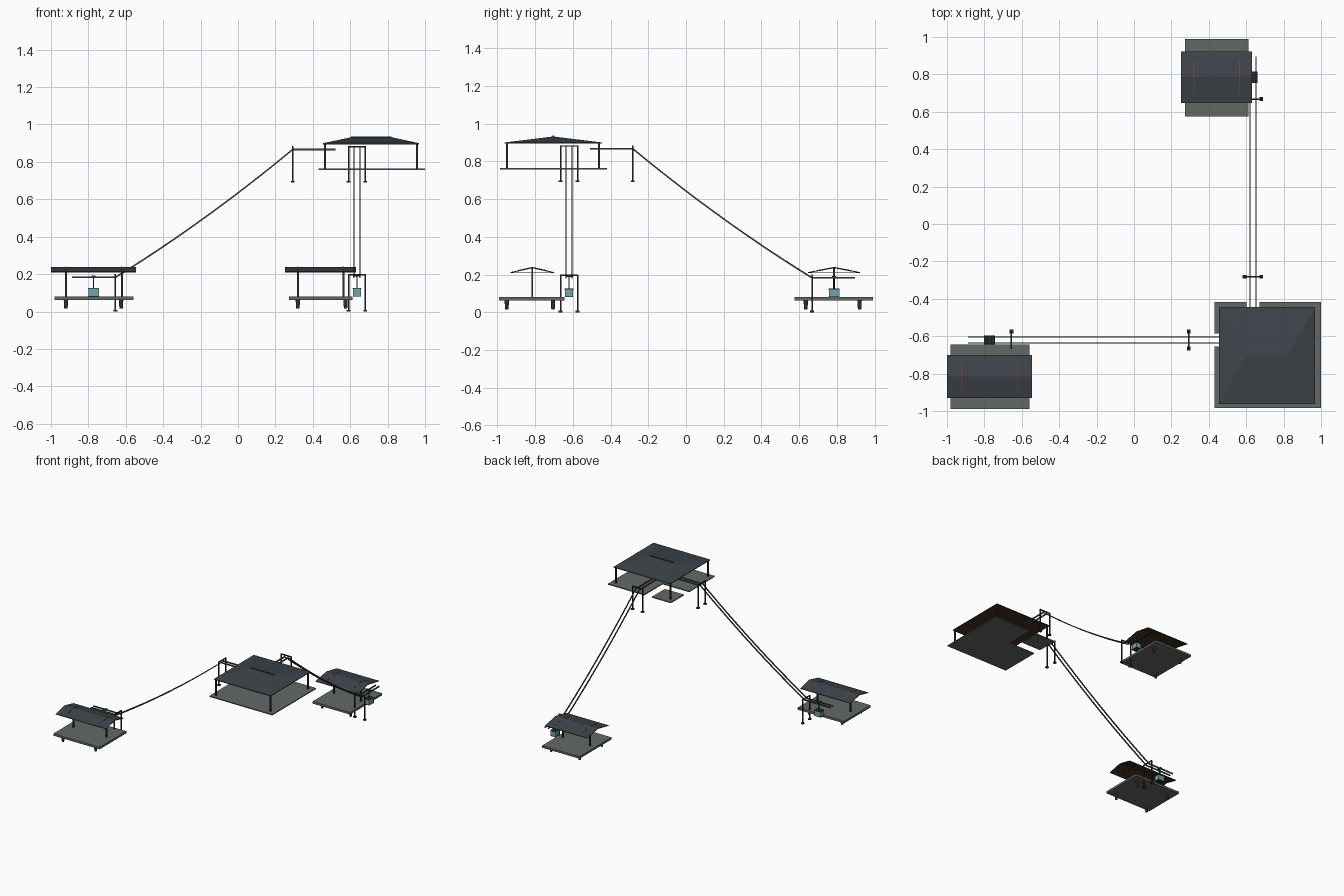
import bpy, bmesh, math
from mathutils import Vector

if "Cube" in bpy.data.objects:
    bpy.data.objects.remove(bpy.data.objects["Cube"])


def mat(name, r, g, b):
    m = bpy.data.materials.new(name)
    m.diffuse_color = (r, g, b, 1)
    m.use_nodes = True
    m.node_tree.nodes["Principled BSDF"].inputs["Base Color"].default_value = m.diffuse_color
    return m


SLATE = mat("roof_slate", .047, .057, .068)
WOOD = mat("dark_wood", .055, .028, .018)
RUST = mat("rafter_rust", .19, .06, .025)
STONE = mat("platform_grey", .125, .14, .13)
LEG = mat("leg_grey", .07, .065, .058)
STEEL = mat("dark_steel", .025, .026, .028)
CABLE = mat("cable_grey", .06, .065, .07)
TEAL = mat("cabin_teal", .17, .37, .40)


def mesh(name, verts, faces, *mats):
    me = bpy.data.meshes.new(name)
    me.from_pydata(verts, [], faces)
    bm = bmesh.new()
    bm.from_mesh(me)
    bmesh.ops.recalc_face_normals(bm, faces=bm.faces)
    bm.to_mesh(me)
    bm.free()
    for m in mats:
        me.materials.append(m)
    ob = bpy.data.objects.new(name, me)
    bpy.context.collection.objects.link(ob)
    return ob


def box(name, x0, x1, y0, y1, z0, z1, m):
    v = [(x, y, z) for z in (z0, z1) for x, y in ((x0, y0), (x1, y0), (x1, y1), (x0, y1))]
    f = [(0, 1, 2, 3), (4, 5, 6, 7)] + [(i, (i + 1) % 4, 4 + (i + 1) % 4, 4 + i) for i in range(4)]
    return mesh(name, v, f, m)


def cyl(name, x, y, z0, z1, r0, r1, m, n=8):
    v = [(x + r * math.cos(2 * math.pi * i / n), y + r * math.sin(2 * math.pi * i / n), z)
         for r, z in ((r0, z0), (r1, z1)) for i in range(n)]
    f = [tuple(range(n)), tuple(range(n, 2 * n))]
    f += [(i, (i + 1) % n, n + (i + 1) % n, n + i) for i in range(n)]
    return mesh(name, v, f, m)


def roof(name, x0, x1, y0, y1, rx0, rx1, ze, zr, t):
    """Thin gable or hip roof: slate above, wood below."""
    yc = (y0 + y1) / 2
    v = []
    for d in (0, -t):
        v += [(x0, y0, ze + d), (x1, y0, ze + d), (x1, y1, ze + d), (x0, y1, ze + d),
              (rx0, yc, zr + d), (rx1, yc, zr + d)]
    top = [(0, 1, 5, 4), (2, 3, 4, 5)]
    if rx0 > x0:  # hip ends
        top += [(1, 2, 5), (3, 0, 4)]
        rim = [0, 1, 2, 3]
    else:
        rim = [0, 1, 5, 2, 3, 4]
    f = top + [tuple(i + 6 for i in p) for p in top]
    f += [(a, b, b + 6, a + 6) for a, b in zip(rim, rim[1:] + rim[:1])]
    ob = mesh(name, v, f, SLATE, WOOD)
    for p in ob.data.polygons:
        if p.normal.z < -.3:
            p.material_index = 1


def bar(name, path, side, w, h, m):
    """Rectangular strip swept along a path; side is the sideways unit vector."""
    v, f = [], []
    for p in path:
        for a, b in ((-w, -h), (w, -h), (w, h), (-w, h)):
            v.append(Vector(p) + side * (a / 2) + Vector((0, 0, b / 2)))
    for i in range(len(path) - 1):
        k = 4 * i
        f += [(k + j, k + (j + 1) % 4, k + 4 + (j + 1) % 4, k + 4 + j) for j in range(4)]
    f += [(0, 1, 2, 3), tuple(range(len(v) - 4, len(v)))]
    return mesh(name, v, f, m)


def valley_station(n, plat, rf, post_x, legs_x, legs_y):
    # platform and legs
    box(n + "_platform", *plat, .063, .08, STONE)
    for i, x in enumerate(legs_x):
        for j, y in enumerate(legs_y):
            cyl(f"{n}_platform_leg_{i}{j}", x, y, .016, .064, .009, .012, LEG)
    # gable roof with ridge cap
    x0, x1, y0, y1 = rf
    yc, hw = (y0 + y1) / 2, (y1 - y0) / 2
    ze, zr = .213, .239
    roof(n + "_roof", x0, x1, y0, y1, x0, x1, ze, zr, .005)
    # centre posts, tie beams and rafters
    for i, x in enumerate(post_x):
        box(f"{n}_roof_post_{i}", x - .005, x + .005, yc - .005, yc + .005, .08, .236, WOOD)
        box(f"{n}_tie_beam_{i}", x - .003, x + .003, y0 + .005, y1 - .005, .208, .212, WOOD)
        zm = zr - (zr - ze) * .65
        bar(f"{n}_rafter_{i}", [(x, yc - hw * .65, zm - .002), (x, yc, zr - .002),
                                (x, yc + hw * .65, zm - .002)], Vector((1, 0, 0)), .005, .007, RUST)


valley_station("west_station", (-.98, -.56, -.99, -.645), (-1, -.545, -.93, -.70),
               (-.92, -.62), (-.92, -.625), (-.95, -.705))
valley_station("north_station", (.272, .612, .575, .99), (.25, .632, .648, .922),
               (.32, .565), (.32, .575), (.635, .92))

# summit station: floor split by two cable slots
CX, CY, S = .636, -.62, .035
X0, X1, Y0, Y1 = .43, 1.0, -.985, -.418
FZ = (.756, .764)
box("summit_floor_south", X0, X1, Y0, CY - S, *FZ, STONE)
box("summit_floor_east", CX + S, X1, CY - S, Y1, *FZ, STONE)
box("summit_floor_corner", X0, CX - S, CY + S, Y1, *FZ, STONE)
for i, x in enumerate((.465, .957)):
    for j, y in enumerate((-.948, -.462)):
        box(f"summit_roof_post_{i}{j}", x - .005, x + .005, y - .005, y + .005, .764, .9, WOOD)
roof("summit_roof", .455, .968, -.962, -.445, .605, .82, .9, .932, .006)
box("summit_ridge_cap", .605, .82, -.708, -.699, .927, .936, SLATE)


def line(n, end, low, high, stop, c, along_x):
    """One cableway: twin cables, two portal frames and a cabin."""
    def P(s, o, z):
        return (s, c + o, z) if along_x else (c + o, s, z)

    def B(name, s0, s1, o0, o1, z0, z1, m):
        a, b = P(s0, o0, z0), P(s1, o1, z1)
        box(f"{n}_{name}", a[0], b[0], a[1], b[1], z0, z1, m)

    side = Vector((0, 1, 0)) if along_x else Vector((1, 0, 0))
    z0, z1 = .183, .867
    # sagging cables
    for k, o in enumerate((-.016, .016)):
        path = [P(end, o, z0)]
        for i in range(17):
            t = i / 16
            path.append(P(low + (high - low) * t, o, z0 + (z1 - z0) * t - .1 * t * (1 - t)))
        path.append(P(stop, o, z1))
        bar(f"{n}_cable_{k}", path, side, .007, .010, CABLE)
    # portal frames
    for name, s, zb, zt in (("lower_frame", low, 0, .2), ("upper_frame", high, .69, .885)):
        for k, o in enumerate((-.045, .045)):
            B(f"{name}_post_{k}", s - .004, s + .004, o - .004, o + .004, zb, zt, STEEL)
            B(f"{name}_foot_{k}", s - .010, s + .010, o - .010, o + .010, zb, zb + .009, STEEL)
        B(name + "_crossbar", s - .004, s + .004, -.049, .049, zt - .007, zt, STEEL)
        for k, o in enumerate((-.016, .016)):
            B(f"{name}_hanger_{k}", s - .003, s + .003, o - .003, o + .003, zt - .02, zt, STEEL)
    # cabin, hanger and carriage
    s = -.772 if along_x else .785
    B("cabin", s - .028, s + .028, -.021, .021, .084, .122, TEAL)
    B("cabin_base", s - .029, s + .029, -.022, .022, .08, .084, STEEL)
    B("cabin_roof", s - .030, s + .030, -.023, .023, .122, .127, STEEL)
    B("cabin_hanger", s - .003, s + .003, -.003, .003, .127, .19, STEEL)
    B("cabin_carriage", s - .010, s + .010, -.02, .02, .186, .193, STEEL)


line("west_line", -.887, -.655, .293, .52, CY, True)
line("north_line", .895, .668, -.282, -.51, CX, False)
